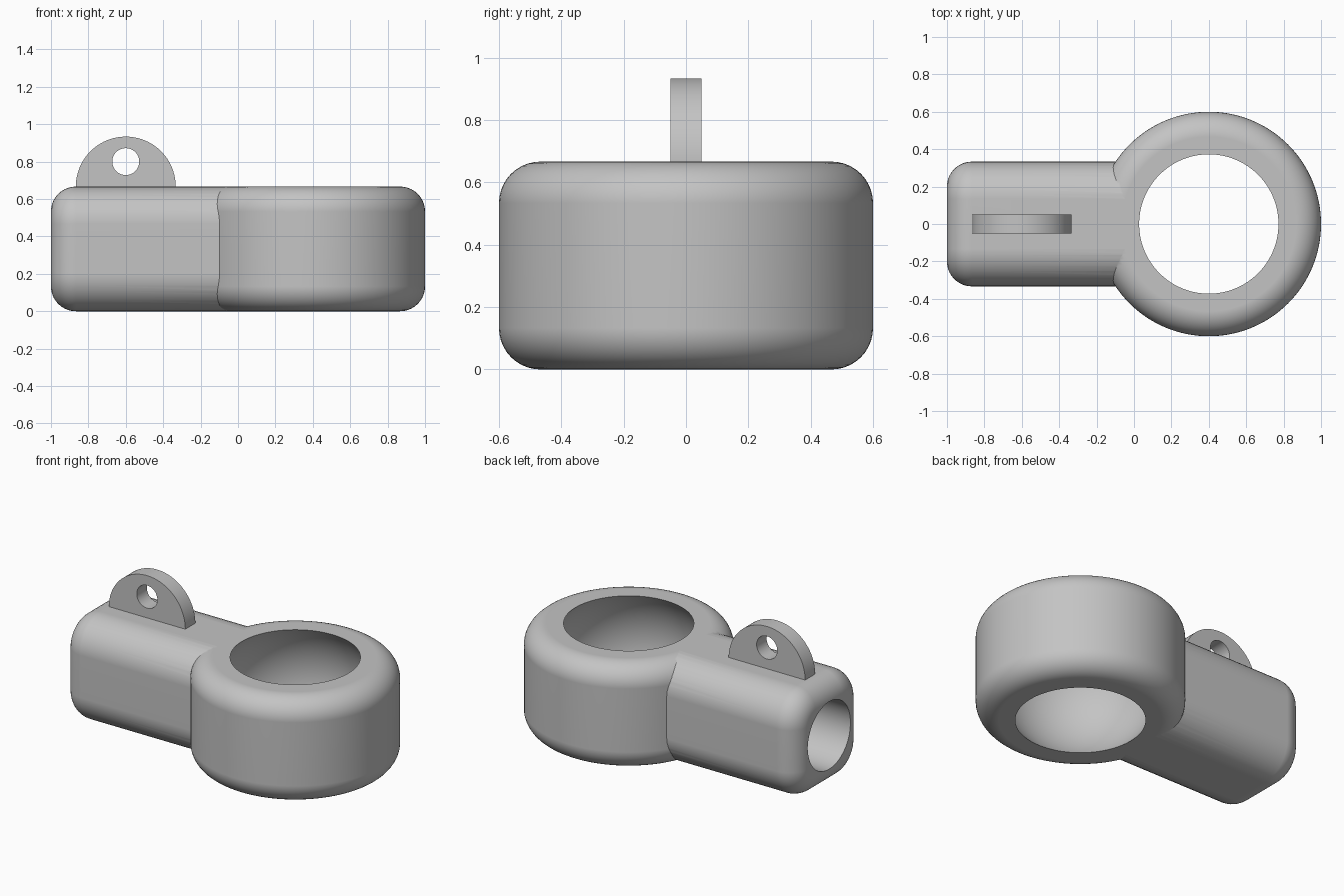
import bpy, bmesh
from math import sin, cos, pi, sqrt, radians
from mathutils import Matrix, Vector

if "Cube" in bpy.data.objects:
    bpy.data.objects.remove(bpy.data.objects["Cube"], do_unlink=True)

HALF = 1 / 3          # half height of the body
RING_X, RING_R = 0.4, 0.6
FILLET = 0.133        # rounding of the rims
EDGE = 0.2            # rounding along the arm
SOCKET_R = 0.5
BORE_R = 0.213
LUG_X, LUG_R = -0.6, 0.267

grey = bpy.data.materials.new("plain grey")
grey.use_nodes = True
grey.diffuse_color = (0.55, 0.55, 0.55, 1)
grey.node_tree.nodes["Principled BSDF"].inputs["Base Color"].default_value = grey.diffuse_color


def make_object(name, bm):
    bmesh.ops.recalc_face_normals(bm, faces=bm.faces)
    mesh = bpy.data.meshes.new(name)
    bm.to_mesh(mesh)
    bm.free()
    mesh.materials.append(grey)
    obj = bpy.data.objects.new(name, mesh)
    bpy.context.collection.objects.link(obj)
    return obj


def loft(name, rings):
    """Skin closed loops of equal length and cap both ends."""
    bm = bmesh.new()
    loops = [[bm.verts.new(p) for p in ring] for ring in rings]
    for a, b in zip(loops, loops[1:]):
        for i in range(len(a)):
            j = (i + 1) % len(a)
            bm.faces.new((a[i], a[j], b[j], b[i]))
    bm.faces.new(loops[0])
    bm.faces.new(loops[-1])
    return make_object(name, bm)


def turned(name, profile, matrix, sides=128):
    """Turn (radius, height) points about the local z axis."""
    turns = [2 * pi * i / sides for i in range(sides)]
    return loft(name, [[matrix @ Vector((r * cos(t), r * sin(t), z)) for t in turns]
                       for r, z in profile])


def combine(obj, other, operation):
    mod = obj.modifiers.new(operation.lower(), "BOOLEAN")
    mod.operation, mod.object, mod.solver = operation, other, "EXACT"
    bpy.context.view_layer.objects.active = obj
    bpy.ops.object.modifier_apply(modifier=mod.name)
    bpy.data.objects.remove(other, do_unlink=True)


def smooth(obj):
    bpy.ops.object.select_all(action="DESELECT")
    obj.select_set(True)
    bpy.context.view_layer.objects.active = obj
    bpy.ops.object.shade_smooth_by_angle(angle=radians(25))
    mod = obj.modifiers.new("even shading", "WEIGHTED_NORMAL")
    mod.keep_sharp = True


def rounded_square(x, inset, steps=10):
    """Cross-section of the arm, shrunk evenly by inset."""
    radius, core = EDGE - inset, HALF - EDGE
    points = []
    for quarter, (sy, sz) in enumerate(((1, 1), (-1, 1), (-1, -1), (1, -1))):
        for i in range(steps + 1):
            t = (quarter + i / steps) * pi / 2
            points.append((x, sy * core + radius * cos(t), HALF + sz * core + radius * sin(t)))
    return points


# Ring with rounded rims
ring_place = Matrix.Translation((RING_X, 0, HALF))
arc = [i / 10 * pi / 2 for i in range(11)]
upper = [(RING_R - FILLET + FILLET * cos(t), HALF - FILLET + FILLET * sin(t)) for t in arc]
lower = [(r, -z) for r, z in reversed(upper)]
body = turned("socket_body", lower + upper, ring_place)

# Arm with a rounded outer end
sections = [rounded_square(-1 + FILLET * (1 - cos(t)), FILLET * (1 - sin(t))) for t in arc]
sections.append(rounded_square(0.05, 0))
combine(body, loft("arm", sections), "UNION")

# Spherical socket, open above and below
heights = [-0.36 + 0.72 * i / 32 for i in range(33)]
socket = turned("socket_cutter", [(sqrt(SOCKET_R ** 2 - h * h), h) for h in heights], ring_place)
combine(body, socket, "DIFFERENCE")

# Blind bore in the end of the arm
bore_place = Matrix.Translation((-1, 0, HALF)) @ Matrix.Rotation(pi / 2, 4, "Y")
bore = turned("bore_cutter", [(BORE_R, -0.1), (BORE_R, 0.67)], bore_place, 64)
combine(body, bore, "DIFFERENCE")
smooth(body)

# Half-round lug with an eyelet
outline = [(LUG_X + LUG_R * cos(pi * i / 48), 2 * HALF + LUG_R * sin(pi * i / 48)) for i in range(49)]
outline += [(LUG_X - LUG_R, 0.64), (LUG_X + LUG_R, 0.64)]
lug = loft("eyelet_lug", [[(x, y, z) for x, z in outline] for y in (-0.05, 0.05)])
eye_place = Matrix.Translation((LUG_X, 0, 0.8)) @ Matrix.Rotation(pi / 2, 4, "X")
combine(lug, turned("eye_cutter", [(0.072, -0.1), (0.072, 0.1)], eye_place, 48), "DIFFERENCE")
smooth(lug)
